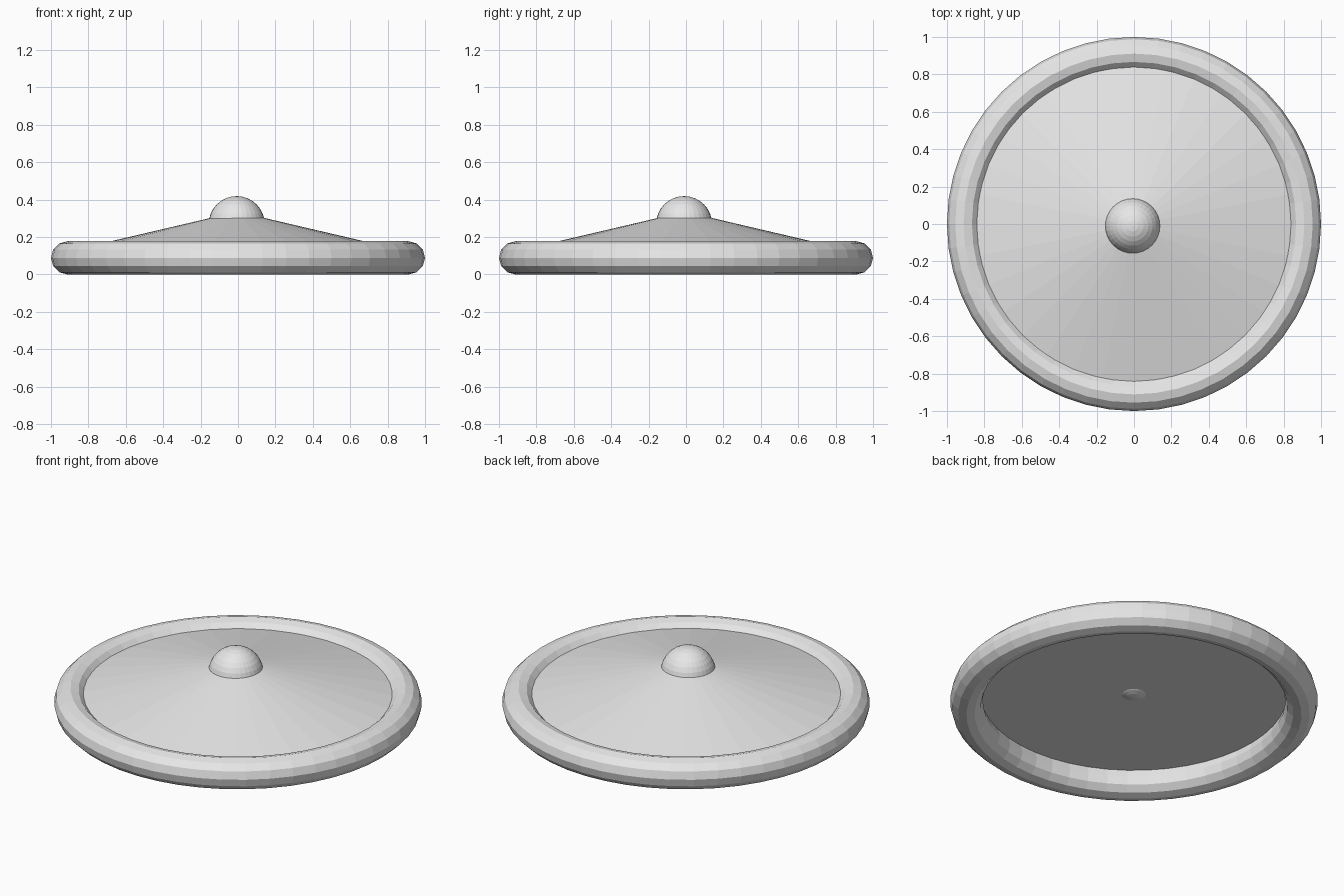
import bpy

old = bpy.data.objects.get("Cube")
if old:
    bpy.data.objects.remove(old, do_unlink=True)

# Single plain grey
grey = bpy.data.materials.new("light_grey")
grey.use_nodes = True
colour = (0.8, 0.8, 0.8, 1)
grey.diffuse_color = colour
grey.node_tree.nodes["Principled BSDF"].inputs["Base Color"].default_value = colour


def finish(name):
    """Name the new primitive, colour it and keep its facets flat."""
    obj = bpy.context.object
    obj.name = name
    obj.data.materials.append(grey)
    bpy.ops.object.shade_flat()
    return obj


# Rounded outer rim
RIM = 0.089
bpy.ops.mesh.primitive_torus_add(
    major_segments=48, minor_segments=12,
    major_radius=1 - RIM, minor_radius=RIM, location=(0, 0, RIM))
finish("rim")

# Shallow conical cover with a flat underside
BASE, APEX = 0.134, 0.336
bpy.ops.mesh.primitive_cone_add(
    vertices=32, radius1=0.865, radius2=0, depth=APEX - BASE,
    location=(-0.003, -0.006, (BASE + APEX) / 2))
finish("cover")

# Ball knob, just showing through the underside
bpy.ops.mesh.primitive_uv_sphere_add(
    segments=32, ring_count=16, radius=0.15, location=(-0.007, -0.01, 0.269))
finish("knob")
